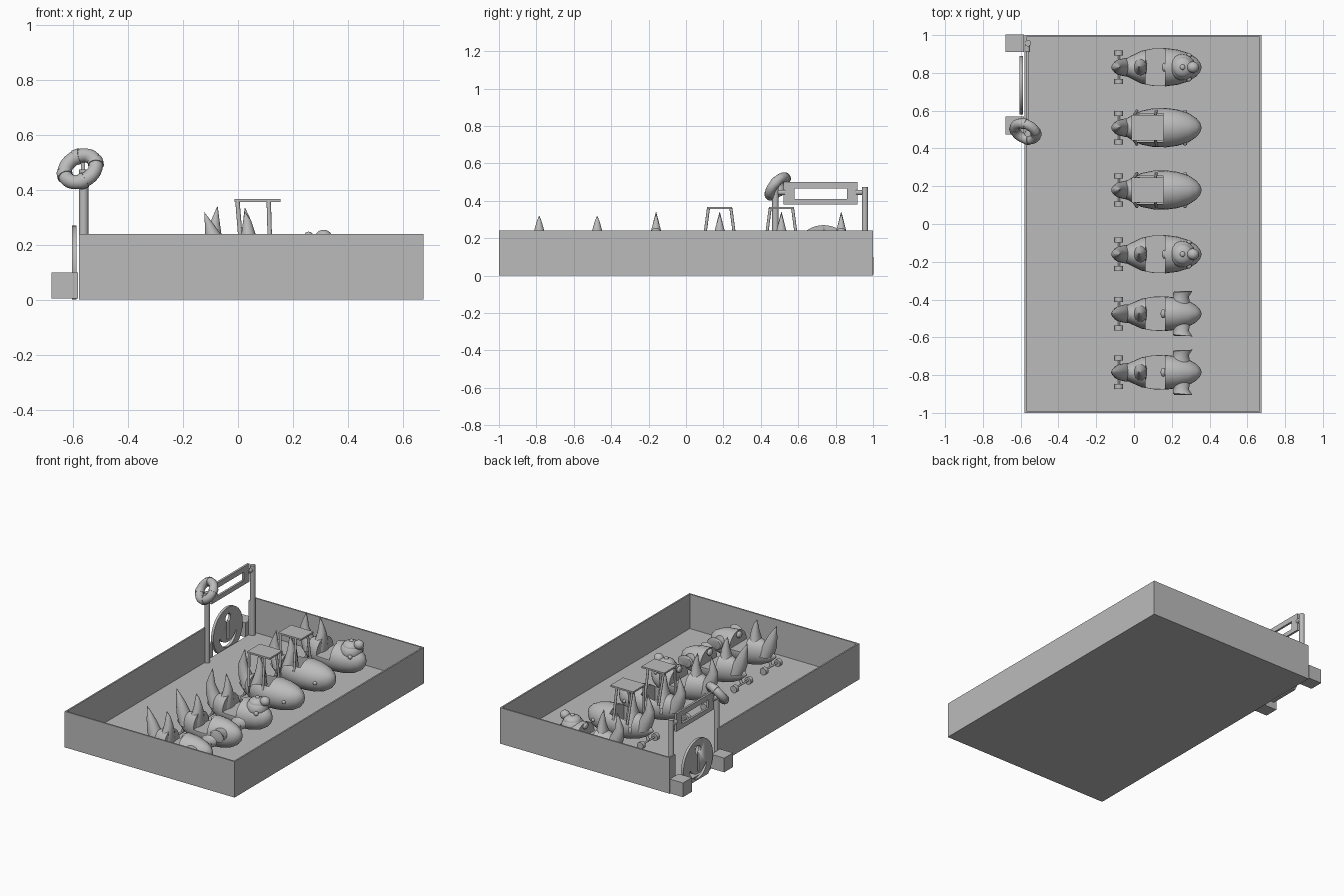
import bpy, bmesh, math
from mathutils import Vector

if "Cube" in bpy.data.objects:
    bpy.data.objects.remove(bpy.data.objects["Cube"])

grey = bpy.data.materials.new("plain grey")
grey.use_nodes = True
grey.diffuse_color = (0.5, 0.5, 0.5, 1)
grey.node_tree.nodes["Principled BSDF"].inputs["Base Color"].default_value = (0.5, 0.5, 0.5, 1)


def finish(name, bm, smooth=False):
    bmesh.ops.recalc_face_normals(bm, faces=bm.faces)
    mesh = bpy.data.meshes.new(name)
    bm.to_mesh(mesh)
    bm.free()
    mesh.materials.append(grey)
    obj = bpy.data.objects.new(name, mesh)
    bpy.context.collection.objects.link(obj)
    if smooth:
        smooth_off(obj)
    return obj


def smooth_off(obj):
    bpy.ops.object.select_all(action="DESELECT")
    obj.select_set(True)
    bpy.context.view_layer.objects.active = obj
    bpy.ops.object.shade_smooth_by_angle(angle=math.radians(40))


def box(name, x, y, z):
    bm = bmesh.new()
    bmesh.ops.create_cube(bm, size=1)
    for v in bm.verts:
        v.co = [(r[0] + r[1]) / 2 + c * (r[1] - r[0]) for c, r in zip(v.co, (x, y, z))]
    return finish(name, bm)


def ball(name, centre, size):
    bm = bmesh.new()
    bmesh.ops.create_uvsphere(bm, u_segments=20, v_segments=12, radius=1)
    for v in bm.verts:
        v.co = [c + a * s for c, a, s in zip(centre, v.co, size)]
    return finish(name, bm, True)


def loft(name, sections, n=24):
    """Skin rings given as (centre, half-axis a, half-axis b)."""
    bm = bmesh.new()
    rings = []
    for c, a, b in sections:
        angles = [math.tau * i / n for i in range(n)]
        rings.append([bm.verts.new(Vector(c) + Vector(a) * math.cos(t) + Vector(b) * math.sin(t))
                      for t in angles])
    for r, s in zip(rings, rings[1:]):
        for i in range(n):
            j = (i + 1) % n
            bm.faces.new((r[i], r[j], s[j], s[i]))
    bm.faces.new(rings[0])
    bm.faces.new(rings[-1])
    return finish(name, bm, True)


def rod(name, p, q, r, r2=None, n=16):
    p, q = Vector(p), Vector(q)
    a = (q - p).orthogonal().normalized()
    b = (q - p).normalized().cross(a)
    r2 = r if r2 is None else r2
    return loft(name, [(p, a * r, b * r), (q, a * r2, b * r2)], n)


def cut(obj, *cutters):
    for c in cutters:
        c.hide_render = True
        mod = obj.modifiers.new("cut", "BOOLEAN")
        mod.operation, mod.solver, mod.object = "DIFFERENCE", "EXACT", c
    graph = bpy.context.evaluated_depsgraph_get()
    mesh = bpy.data.meshes.new_from_object(obj.evaluated_get(graph))
    obj.modifiers.clear()
    obj.data = mesh
    for c in cutters:
        bpy.data.objects.remove(c)


# Pool tray with an entrance gap in the -x wall
X0, X1, T, H = -0.58, 0.675, 0.01, 0.24
tray = box("pool_tray", (X0, X1), (-1, 1), (0, H))
cut(tray, box("inside", (X0 + T, X1 - T), (-1 + T, 1 - T), (0.01, 1)),
    box("gap", (X0 - 0.1, X0 + 0.05), (0.495, 0.94), (0.01, 1)))

# Entrance gate: posts, slotted sign and foot blocks
for side, y, block in (("near", 0.478, 0.475), ("far", 0.957, 0.91)):
    rod(side + "_gate_post", (-0.562, y, 0), (-0.562, y, 0.475), 0.017)
    box(side + "_foot_block", (-0.68, -0.583), (block, block + 0.093), (0.005, 0.1))
sign = box("gate_sign", (-0.572, -0.558), (0.52, 0.917), (0.38, 0.5))
cut(sign, box("slot", (-0.6, -0.5), (0.58, 0.86), (0.41, 0.465)))
rod("sign_bracket", (-0.565, 0.48, 0.445), (-0.565, 0.53, 0.445), 0.014)
rod("sign_bracket", (-0.565, 0.91, 0.445), (-0.565, 0.957, 0.445), 0.014)

# Round gate door with an anchor-shaped opening
cy, cz = 0.735, 0.115
door = rod("gate_door", (-0.605, cy, cz), (-0.588, cy, cz), 0.155, n=48)
bm = bmesh.new()
arc = []
for i in range(17):
    t = math.pi * (1.1 + 0.8 * i / 16)
    half = 0.004 + 0.012 * math.sin(math.pi * i / 16)
    arc.append([bm.verts.new((x, cy + r * math.cos(t), cz + r * math.sin(t)))
                for x, r in ((-0.65, 0.09 - half), (-0.55, 0.09 - half),
                             (-0.55, 0.09 + half), (-0.65, 0.09 + half))])
for r, s in zip(arc, arc[1:]):
    for i in range(4):
        bm.faces.new((r[i], r[i - 1], s[i - 1], s[i]))
bm.faces.new(arc[0])
bm.faces.new(arc[-1])
cut(door, finish("arms", bm),
    box("stem", (-0.65, -0.55), (cy - 0.01, cy + 0.01), (cz - 0.06, cz + 0.06)),
    rod("eye", (-0.65, cy, cz + 0.085), (-0.55, cy, cz + 0.085), 0.028),
    box("below", (-0.7, -0.5), (0.5, 1), (-0.3, 0)))

# Life ring hung on the near post
centre = Vector((-0.575, 0.49, 0.477))
axis = Vector((0.35, 0.72, -0.6)).normalized()
u = axis.orthogonal().normalized()
w = axis.cross(u)


def ring_arc(name, start, span, r, steps):
    secs = []
    for i in range(steps + 1):
        t = start + span * i / steps
        d = u * math.cos(t) + w * math.sin(t)
        secs.append((centre + d * 0.061, d * r, axis * r))
    loft(name, secs, 16)


ring_arc("life_ring", 0, math.tau, 0.026, 40)
for k in range(4):
    ring_arc("life_ring_band", k * math.pi / 2 + 0.4, 0.35, 0.029, 4)

# Ride boats: egg-shaped hull, upswept tail, seat fin and rear floats
HULL = [(-0.115, 0.004, 0.1, 0.11), (-0.07, 0.03, 0.06, 0.16), (-0.02, 0.06, 0.035, 0.19),
        (0.04, 0.09, 0.02, 0.21), (0.1, 0.102, 0.015, 0.21), (0.17, 0.104, 0.015, 0.21),
        (0.23, 0.096, 0.02, 0.205), (0.29, 0.077, 0.035, 0.19), (0.33, 0.05, 0.06, 0.17),
        (0.35, 0.026, 0.085, 0.15), (0.357, 0.004, 0.11, 0.125)]


def spike(name, y, points):
    """Curved horn from (x, z, half length in x, half width in y)."""
    loft(name, [((x, y, z), (a, 0, 0), (0, b, 0)) for x, z, a, b in points], 16)


def hull(kind, y, slim, tail_tip, fin_top, cutter):
    body = loft(kind + "_hull", [((x, y, (lo + hi) / 2), (0, hw * slim, 0), (0, 0, (hi - lo) / 2))
                                 for x, hw, lo, hi in HULL])
    cut(body, cutter)
    smooth_off(body)
    tx, tz = tail_tip
    spike(kind + "_tail", y, [(-0.04, 0.1, 0.05, 0.05), (-0.07, 0.17, 0.045, 0.042),
                              (-0.09, 0.235, 0.03, 0.027), ((tx - 0.09) / 2, (tz + 0.24) / 2, 0.015, 0.014),
                              (tx, tz, 0.001, 0.001)])
    spike(kind + "_seat_fin", y, [(0.025, 0.12, 0.045, 0.07), (0.035, 0.19, 0.035, 0.045),
                                  (0.038, 0.24, 0.026, 0.027), (0.033, 0.29, 0.014, 0.013),
                                  (0.025, fin_top, 0.001, 0.001)])
    rod(kind + "_axle", (-0.08, y - 0.07, 0.035), (-0.08, y + 0.07, 0.035), 0.006)
    rod(kind + "_axle_strut", (-0.08, y, 0.035), (-0.05, y, 0.11), 0.009)
    for s in (-1, 1):
        rod(kind + "_float", (-0.08, y + s * 0.062, 0.033), (-0.08, y + s * 0.088, 0.033), 0.023)


def open_cockpit(y):
    return box("cockpit", (0.06, 0.165), (y - 0.3, y + 0.3), (0.12, 0.5))


for y in (0.83, -0.16):
    hull("bird_boat", y, 0.97, (-0.075, 0.34), 0.335, open_cockpit(y))
    ball("bird_head", (0.255, y, 0.17), (0.07, 0.07, 0.062))
    ball("bird_cap", (0.257, y, 0.205), (0.055, 0.055, 0.034))
    ball("bird_cap_knob", (0.257, y, 0.238), (0.014, 0.014, 0.01))
    ball("bird_beak", (0.312, y, 0.225), (0.032, 0.03, 0.03))
    ball("bird_nose_button", (0.16, y, 0.19), (0.012, 0.024, 0.02))
    for s in (-1, 1):
        ball("bird_eye", (0.29, y + s * 0.062, 0.16), (0.014, 0.014, 0.014))

for y in (-0.475, -0.785):
    hull("fish_boat", y, 0.88, (-0.122, 0.317), 0.32, open_cockpit(y))
    ball("fish_dash_button", (0.155, y, 0.185), (0.014, 0.024, 0.022))
    for s in (-1, 1):
        loft("fish_flipper", [((0.24, y + s * 0.04, 0.13), (0.06, 0, 0), (0, 0, 0.045)),
                              ((0.25, y + s * 0.085, 0.135), (0.04, s * 0.005, 0), (0, 0, 0.035)),
                              ((0.257, y + s * 0.115, 0.14), (0.052, s * 0.005, 0), (0, 0, 0.04)),
                              ((0.257, y + s * 0.119, 0.14), (0.044, 0, 0), (0, 0, 0.032))])

for y in (0.51, 0.18):
    hull("cabin_boat", y, 1, (-0.075, 0.34), 0.335,
         box("cockpit", (0, 0.155), (y - 0.075, y + 0.075), (0.09, 0.5)))
    box("cabin_roof", (-0.012, 0.155), (y - 0.067, y + 0.067), (0.356, 0.367))
    for s in (-1, 1):
        for top, foot in ((-0.002, 0.015), (0.112, 0.118)):
            rod("roof_post", (foot, y + s * 0.088, 0.15), (top, y + s * 0.06, 0.36), 0.008)
        ball("hull_lamp", (0.27, y + s * 0.083, 0.11), (0.012, 0.012, 0.012))
